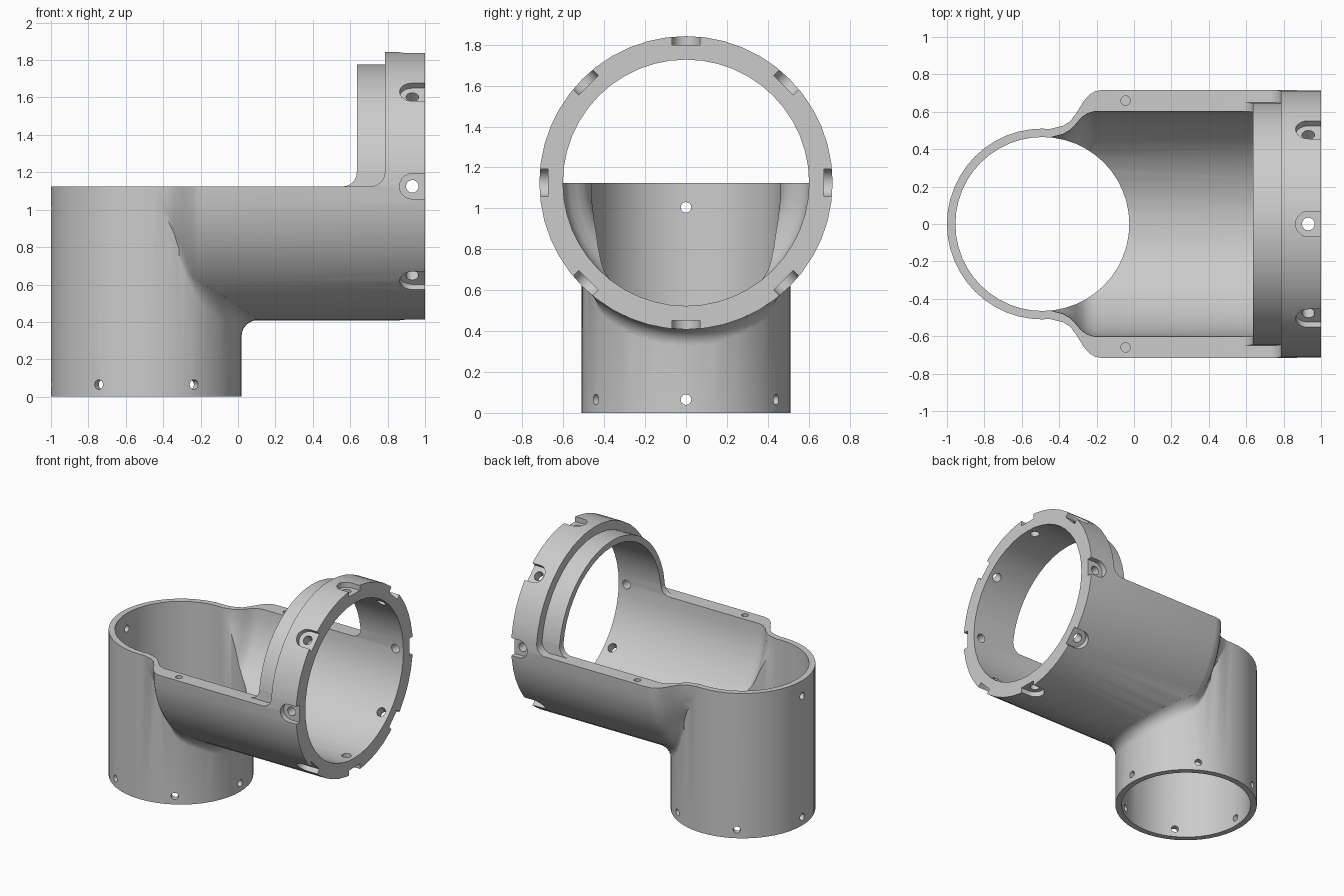
import bpy, bmesh
from math import sin, cos, pi, radians, sqrt

if "Cube" in bpy.data.objects:
    bpy.data.objects.remove(bpy.data.objects["Cube"])

AX = 1.125            # height of the horizontal axis and of the open rim
CX, RV = -0.49, 0.51  # centre and radius of the upright tube
SEG = 48


def loft(name, rings):
    """Closed solid through a list of equal-length point rings."""
    bm = bmesh.new()
    vs = [[bm.verts.new(p) for p in r] for r in rings]
    n = len(vs[0])
    for a, b in zip(vs, vs[1:]):
        for i in range(n):
            bm.faces.new((a[i], a[(i + 1) % n], b[(i + 1) % n], b[i]))
    bm.faces.new(vs[0])
    bm.faces.new(vs[-1])
    bmesh.ops.recalc_face_normals(bm, faces=bm.faces)
    me = bpy.data.meshes.new(name)
    bm.to_mesh(me)
    bm.free()
    ob = bpy.data.objects.new(name, me)
    bpy.context.collection.objects.link(ob)
    return ob


def lathe_x(name, profile, seg=SEG):
    return loft(name, [[(x, r * cos(2 * pi * i / seg), AX + r * sin(2 * pi * i / seg))
                        for i in range(seg)] for x, r in profile])


def upright(name, x, y, r, z0, z1, seg=SEG):
    return loft(name, [[(x + r * cos(2 * pi * i / seg), y + r * sin(2 * pi * i / seg), z)
                        for i in range(seg)] for z in (z0, z1)])


def boolean(ob, other, op):
    m = ob.modifiers.new("bool", 'BOOLEAN')
    m.operation, m.solver, m.object = op, 'EXACT', other
    bpy.ops.object.select_all(action='DESELECT')
    bpy.context.view_layer.objects.active = ob
    ob.select_set(True)
    bpy.ops.object.modifier_apply(modifier=m.name)
    bpy.data.objects.remove(other)


def top_cutter(xe, z, f=0.075):
    """Removes everything above the rim, with a rounded inner corner at xe."""
    pts = [(-1.3, z), (xe - f, z)]
    pts += [(xe - f + f * sin(t * pi / 12), z + f - f * cos(t * pi / 12)) for t in range(1, 7)]
    pts += [(xe, 2.2), (-1.3, 2.2)]
    return loft("rim_cutter", [[(x, y, zz) for x, zz in pts] for y in (-1, 1)])


# flared horizontal tube
OUTER = [(-0.49, 0.495), (-0.43, 0.513), (-0.38, 0.525), (-0.34, 0.55), (-0.30, 0.605),
         (-0.27, 0.655), (-0.24, 0.69), (-0.21, 0.709), (-0.17, 0.717), (1.0, 0.717)]
INNER = [(-0.49, 0.44), (-0.44, 0.465), (-0.38, 0.48), (-0.34, 0.503), (-0.31, 0.535),
         (-0.28, 0.57), (-0.25, 0.59), (-0.21, 0.602), (1.1, 0.602)]


def radius(x):
    for (x0, r0), (x1, r1) in zip(OUTER, OUTER[1:]):
        if x <= x1:
            return r0 + (r1 - r0) * (x - x0) / (x1 - x0)
    return OUTER[-1][1]


body = lathe_x("elbow_pipe_body", OUTER)
boolean(body, upright("upright_tube", CX, 0, RV, 0, 1.25), 'UNION')

# rounded fillet where the two tubes meet underneath
rings = []
for k in range(-14, 15):
    a = radians(k * 5)
    f = 0.085 * sqrt(cos(a))
    sec = [(-0.025, f), (-0.025, -0.025), (f, -0.02)]
    sec += [(f - f * cos(t * pi / 12) - 0.001, f - f * sin(t * pi / 12) - 0.001)
            for t in range(6, -1, -1)]
    ring = []
    for d, e in sec:
        x, y = CX + (RV + d) * cos(a), (RV + d) * sin(a)
        ring.append((x, y, AX - sqrt(max(radius(x) ** 2 - y * y, 0)) - e))
    rings.append(ring)
boolean(body, loft("fillet", rings), 'UNION')

# open the top up to the end collar, then add the thinner inner collar
boolean(body, top_cutter(0.785, AX), 'DIFFERENCE')
collar = lathe_x("inner_collar", [(0.4, 0.65), (0.9, 0.65)])
boolean(collar, top_cutter(0.635, AX - 0.001), 'DIFFERENCE')
boolean(body, collar, 'UNION')

# bores
boolean(body, lathe_x("bore", INNER), 'DIFFERENCE')
boolean(body, upright("upright_bore", CX, 0, 0.465, -0.1, 1.4), 'DIFFERENCE')

# eight U-shaped pockets with screw holes around the collar
u_shape = [(1.1, -0.068), (1.1, 0.068)]
u_shape += [(0.932 - 0.068 * sin(t * pi / 10), 0.068 * cos(t * pi / 10)) for t in range(11)]
hole = [(0.932 + 0.034 * cos(t * pi / 8), 0.034 * sin(t * pi / 8)) for t in range(16)]
for i in range(8):
    c, s = cos(i * pi / 4), sin(i * pi / 4)
    for shape, r0 in ((u_shape, 0.674), (hole, 0.5)):
        boolean(body, loft("pocket", [[(x, r * c - w * s, AX + r * s + w * c)
                                       for x, w in shape] for r in (r0, 0.85)]), 'DIFFERENCE')

# screw holes around the foot, plus one high on the back wall
for deg, z in [(d, 0.065) for d in range(0, 360, 60)] + [(180, 1.005)]:
    c, s = cos(radians(deg)), sin(radians(deg))
    boolean(body, loft("screw", [[(CX + r * c - 0.026 * cos(t * pi / 8) * s,
                                   r * s + 0.026 * cos(t * pi / 8) * c,
                                   z + 0.026 * sin(t * pi / 8)) for t in range(16)]
                                 for r in (0.4, 0.6)]), 'DIFFERENCE')

# blind holes in the flat rims
for y in (-0.66, 0.66):
    boolean(body, upright("rim_hole", -0.045, y, 0.025, AX - 0.15, 1.3, 16), 'DIFFERENCE')

bpy.ops.object.select_all(action='DESELECT')
bpy.context.view_layer.objects.active = body
body.select_set(True)
bpy.ops.object.shade_smooth_by_angle(angle=radians(35))
